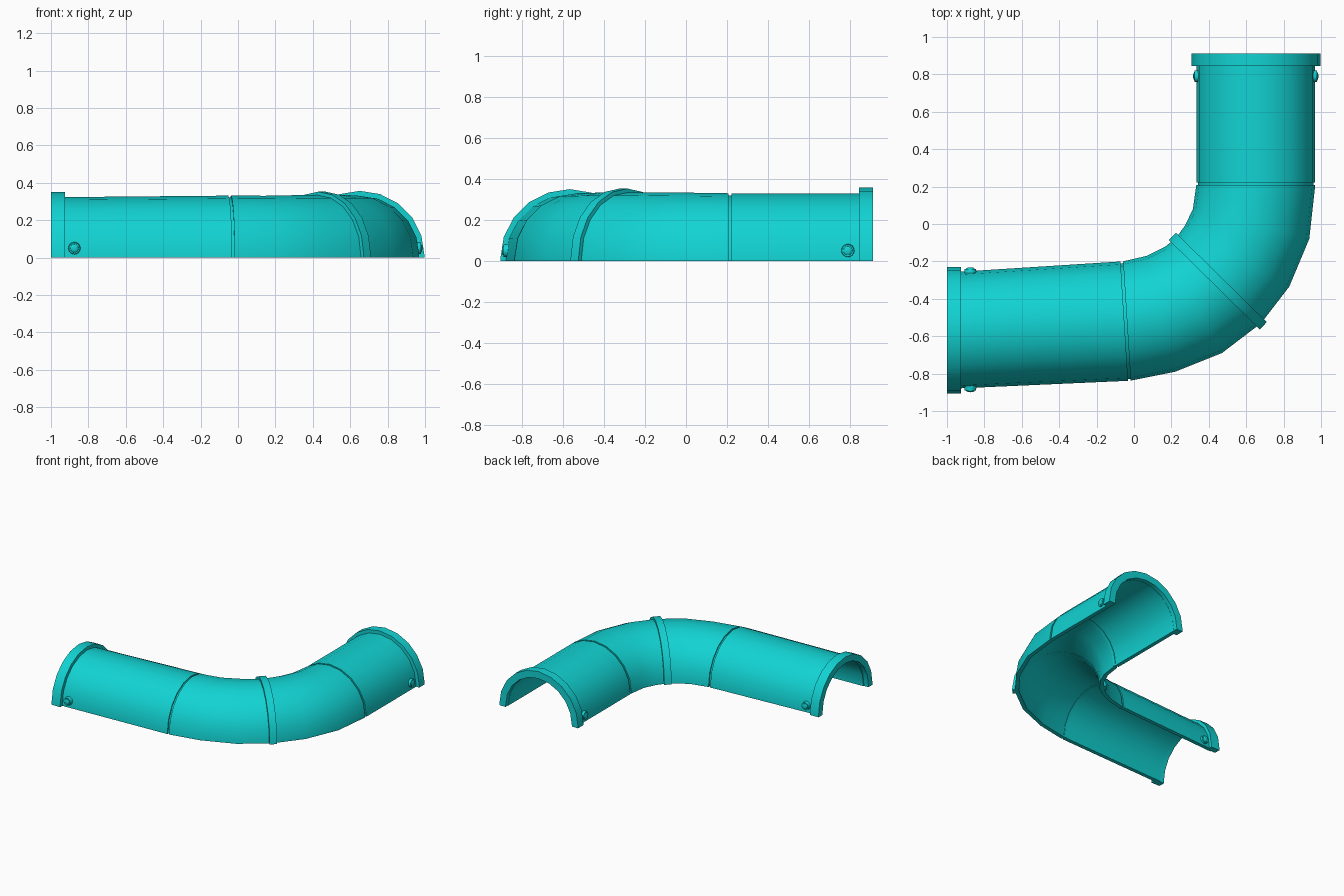
import bpy, bmesh, math
from mathutils import Vector, Matrix

cube = bpy.data.objects.get("Cube")
if cube:
    bpy.data.objects.remove(cube, do_unlink=True)

SIDES = 10      # facets around each half arch
BASE = 0.012    # height of the arch centre

teal = bpy.data.materials.new("teal plastic")
teal.use_nodes = True
color = (0.006, 0.65, 0.65, 1)
teal.diffuse_color = color
bsdf = teal.node_tree.nodes["Principled BSDF"]
bsdf.inputs["Base Color"].default_value = color
bsdf.inputs["Roughness"].default_value = 0.6


def finish(name, bm):
    bmesh.ops.recalc_face_normals(bm, faces=bm.faces)
    mesh = bpy.data.meshes.new(name)
    bm.to_mesh(mesh)
    bm.free()
    mesh.materials.append(teal)
    obj = bpy.data.objects.new(name, mesh)
    bpy.context.collection.objects.link(obj)
    bpy.ops.object.select_all(action='DESELECT')
    obj.select_set(True)
    bpy.context.view_layer.objects.active = obj
    bpy.ops.object.shade_smooth_by_angle(angle=math.radians(32))
    return obj


def arch(center, across, r):
    """Half circle with short straight feet reaching the ground."""
    pts = [center + across * r]
    for i in range(SIDES + 1):
        a = math.pi * i / SIDES
        pts.append(center + across * r * math.cos(a) + Vector((0, 0, BASE + r * math.sin(a))))
    pts.append(center - across * r)
    return pts


def half_pipe(name, stations, thick=0.03, shrink=0.0):
    """Sweep a hollow arch through (inner, outer) ground points."""
    bm = bmesh.new()
    rings = []
    for inner, outer in stations:
        a, b = Vector((*inner, 0)), Vector((*outer, 0))
        across, mid, r = (b - a).normalized(), (a + b) / 2, (b - a).length / 2
        loop = arch(mid, across, r - shrink) + arch(mid, across, r - thick)[::-1]
        rings.append([bm.verts.new(p) for p in loop])
    n = len(rings[0])
    for p, q in zip(rings, rings[1:]):
        for i in range(n):
            j = (i + 1) % n
            bm.faces.new((p[i], p[j], q[j], q[i]))
    for ring in (rings[0], rings[-1]):
        for i in range(n // 2 - 1):
            bm.faces.new((ring[i], ring[i + 1], ring[n - 2 - i], ring[n - 1 - i]))
    return finish(name, bm)


def band(name, center, angle, width, r, thick):
    """Short straight arch; angle is the direction from inner to outer side."""
    c, d = Vector(center), Vector((math.cos(angle), math.sin(angle)))
    along = Vector((-d.y, d.x)) * width / 2
    half_pipe(name, [(c + s * along - d * r, c + s * along + d * r) for s in (-1, 1)], thick)


def slide(station, dist):
    """Move a station along the pipe direction."""
    a, b = Vector(station[0]), Vector(station[1])
    d = (b - a).normalized()
    move = Vector((-d.y, d.x)) * dist
    return (a + move, b + move)


# Path stations through the elbow
front_end = ((-0.96, -0.257), (-0.96, -0.88))
front_seam = ((-0.065, -0.2), (-0.025, -0.838))
middle = ((0.22, -0.08), (0.68, -0.53))
back_seam = ((0.333, 0.215), (0.969, 0.215))
back_end = ((0.333, 0.88), (0.969, 0.88))
GAP = 0.007

# Pipe segments
half_pipe("front_pipe", [front_end, slide(front_seam, -GAP)])
half_pipe("front_bend", [slide(front_seam, GAP), ((0.07, -0.17), (0.22, -0.79)),
                         ((0.165, -0.122), (0.47, -0.69)), middle])
half_pipe("back_bend", [middle, ((0.272, -0.01), (0.83, -0.335)),
                        ((0.315, 0.08), (0.937, -0.08)), slide(back_seam, -GAP)])
half_pipe("back_pipe", [slide(back_seam, GAP), back_end])

# Recessed bands inside the two seams
for name, seam in (("front_seam", front_seam), ("back_seam", back_seam)):
    half_pipe(name, [slide(seam, -0.012), slide(seam, 0.012)], 0.034, 0.01)

# Raised collars
band("front_collar", (-0.9625, -0.568), -math.pi / 2, 0.075, 0.338, 0.05)
band("middle_collar", (0.448, -0.305), math.radians(-44.5), 0.054, 0.341, 0.05)
band("back_collar", (0.652, 0.879), 0, 0.067, 0.345, 0.055)


def bolt(name, pos, direction):
    """Washer with a rounded head, pointing outwards."""
    bm = bmesh.new()
    turn = Vector((0, 0, 1)).rotation_difference(Vector(direction)).to_matrix().to_4x4()
    place = Matrix.Translation(pos) @ turn
    bmesh.ops.create_cone(bm, cap_ends=True, segments=16, radius1=0.034, radius2=0.030,
                          depth=0.03, matrix=place)
    bmesh.ops.create_uvsphere(bm, u_segments=16, v_segments=8, radius=0.023,
                              matrix=place @ Matrix.Translation((0, 0, 0.014))
                              @ Matrix.Diagonal((1, 1, 0.4, 1)))
    finish(name, bm)


# Bolts beside the end collars
for side, s in (("left", 1), ("right", -1)):
    bolt("front_bolt_" + side, (-0.875, -0.5655 + s * 0.311, 0.05), (0, s, 0))
    bolt("back_bolt_" + side, (0.651 + s * 0.312, 0.79, 0.05), (s, 0, 0))
